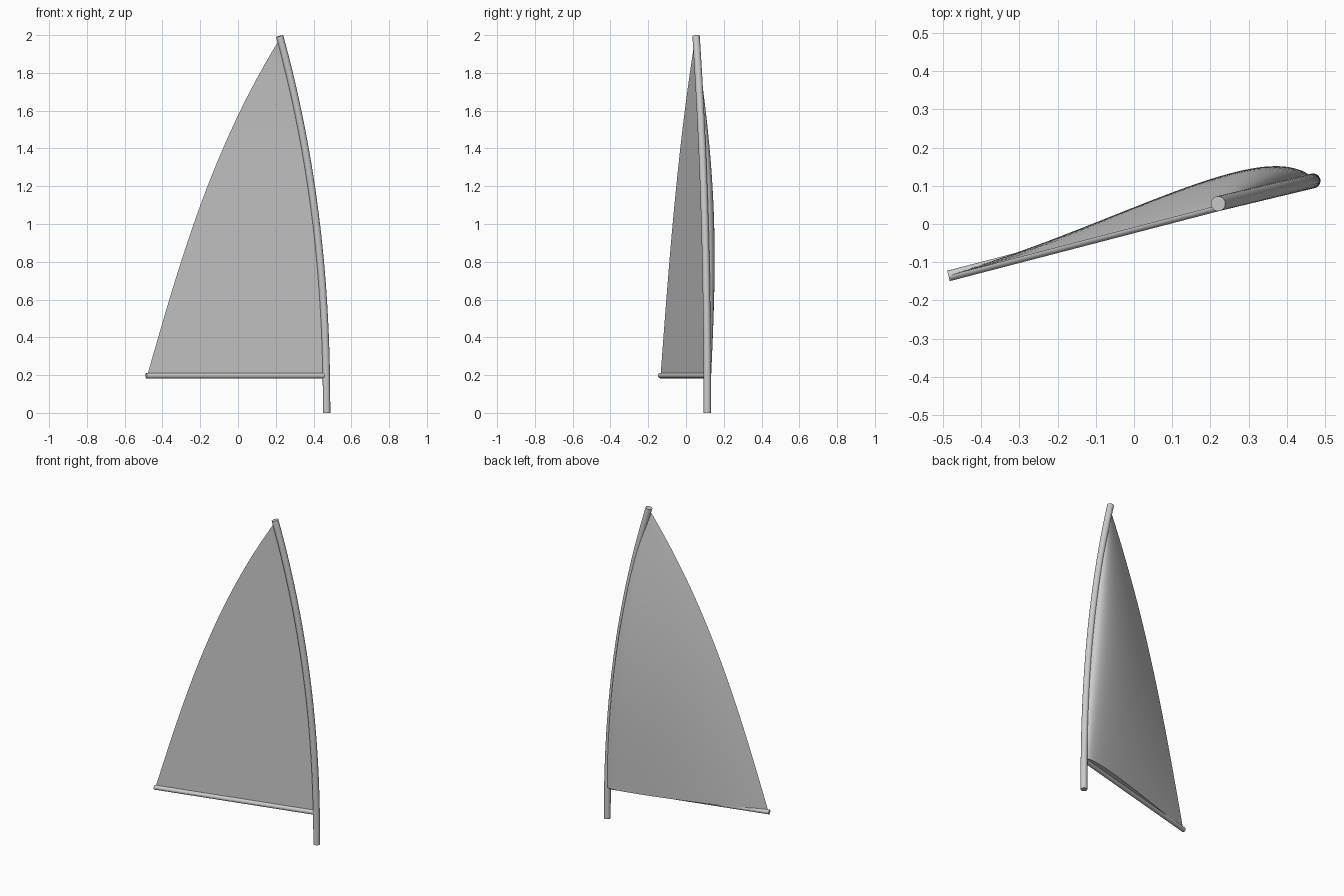
import bpy, bmesh, math
from mathutils import Vector

cube = bpy.data.objects.get("Cube")
if cube:
    bpy.data.objects.remove(cube, do_unlink=True)

grey = bpy.data.materials.new("plain grey")
grey.use_nodes = True
colour = (0.6, 0.6, 0.6, 1)
grey.diffuse_color = colour
grey.node_tree.nodes["Principled BSDF"].inputs["Base Color"].default_value = colour

# The rig lies in an upright plane swung out from the x axis
SLOPE = 0.26
NORMAL = Vector((-SLOPE, 1, 0)).normalized()


def rig_point(x, z):
    return Vector((x, -0.136 + (x + 0.486) * SLOPE, z))


def mast_point(z):
    bend = 0.25 * (z / 2) ** 2.2
    return Vector((0.469 - bend, 0.113 - 0.24 * bend, z))


def finish(name, bm):
    mesh = bpy.data.meshes.new(name)
    bm.to_mesh(mesh)
    bm.free()
    obj = bpy.data.objects.new(name, mesh)
    bpy.context.collection.objects.link(obj)
    mesh.materials.append(grey)
    bpy.ops.object.select_all(action='DESELECT')
    obj.select_set(True)
    bpy.context.view_layer.objects.active = obj
    bpy.ops.object.shade_smooth_by_angle(angle=math.radians(40))


def tube(name, path, radius, sides=24):
    bm = bmesh.new()
    rings = []
    for i, p in enumerate(path):
        along = (path[min(i + 1, len(path) - 1)] - path[max(i - 1, 0)]).normalized()
        across = along.cross(NORMAL)
        angles = [math.tau * k / sides for k in range(sides)]
        rings.append([bm.verts.new(p + radius * (math.cos(a) * across + math.sin(a) * NORMAL))
                      for a in angles])
    for a, b in zip(rings, rings[1:]):
        for k in range(sides):
            n = (k + 1) % sides
            bm.faces.new((a[k], a[n], b[n], b[k]))
    bm.faces.new(rings[0])
    bm.faces.new(rings[-1])
    bmesh.ops.recalc_face_normals(bm, faces=bm.faces)
    finish(name, bm)


# Curved mast and straight boom
tube("mast", [mast_point(1.995 * i / 32) for i in range(33)], 0.0195)
tube("boom", [rig_point(-0.486, 0.197), rig_point(0.455, 0.197)], 0.014)

# Sail outline: matching points on the mast and on the free edge
ROWS, COLS = 40, 32
FOOT, HEAD = 0.2, 1.975
HEAD_X = mast_point(HEAD).x - 0.008


def sail_edges(t):
    z = FOOT + (HEAD - FOOT) * t
    roach = 0.29 * t * (1 - t) * (0.65 + 0.7 * t)
    return mast_point(z), rig_point(-0.48 + (HEAD_X + 0.48) * t - roach, z)


# Points across the bellied back, steep behind the mast
def belly_row(t):
    luff, leech = sail_edges(t)
    depth = 0.08 * (1 - t) + 0.1 * math.sin(math.pi * t)
    steps = [(c / COLS) ** 2.5 for c in range(COLS + 1)]
    return [luff.lerp(leech, s) + NORMAL * depth * s ** 0.28 * (1 - s) for s in steps]


def sheet(bm, rows):
    grid = [[bm.verts.new(p) for p in row] for row in rows]
    for a, b in zip(grid, grid[1:]):
        for c in range(len(a) - 1):
            bm.faces.new((a[c + 1], a[c], b[c], b[c + 1]))


# Sail: bellied back, flat front and closed foot, unjoined so the front shades flat
levels = [r / ROWS for r in range(ROWS + 1)]
bm = bmesh.new()
sheet(bm, [belly_row(t) for t in levels])
sheet(bm, [reversed(sail_edges(t)) for t in levels])
bm.faces.new([bm.verts.new(p) for p in belly_row(0)])
finish("sail", bm)
